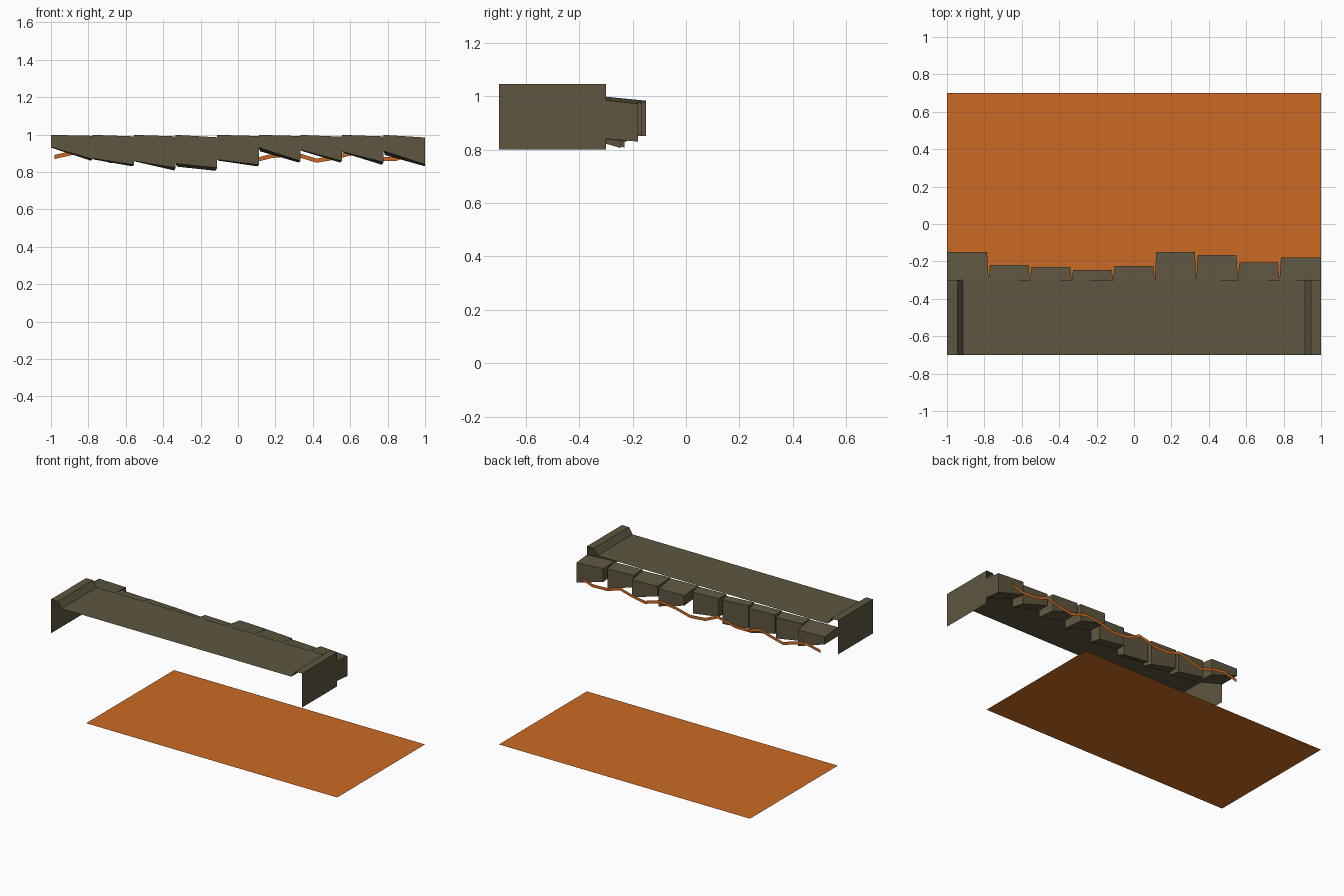
import bpy

cube = bpy.data.objects.get("Cube")
if cube:
    bpy.data.objects.remove(cube, do_unlink=True)


def material(name, color):
    mat = bpy.data.materials.new(name)
    mat.use_nodes = True
    mat.diffuse_color = color
    mat.node_tree.nodes["Principled BSDF"].inputs["Base Color"].default_value = color
    return mat


STONE = material("olive stone", (0.112, 0.093, 0.051, 1))
ORANGE = material("molten orange", (0.6, 0.143, 0.017, 1))


def add(name, verts, faces, mat):
    mesh = bpy.data.meshes.new(name)
    mesh.from_pydata(verts, [], faces)
    mesh.materials.append(mat)
    obj = bpy.data.objects.new(name, mesh)
    bpy.context.collection.objects.link(obj)
    return obj


def strip(name, edge_a, edge_b, mat):
    """Sheet of quads bridging two matching rows of points."""
    n = len(edge_a)
    faces = [(i, i + 1, n + i + 1, n + i) for i in range(n - 1)]
    return add(name, edge_a + edge_b, faces, mat)


FRONT, EDGE, BACK = -0.7, -0.3, 0.7

# Glowing floor sheet
strip("floor_sheet", [(-1, EDGE, 0), (1, EDGE, 0)], [(-1, BACK, 0), (1, BACK, 0)], ORANGE)

# Ledge: flat deck with a raised kerb and hanging wall at each end, open underneath
half = [(-1, 0.8), (-1, 1.045), (-0.945, 1.045), (-0.915, 1.0)]
profile = half + [(-x, z) for x, z in reversed(half)]
strip("ledge", [(x, FRONT, z) for x, z in profile],
      [(x, EDGE, z) for x, z in profile], STONE)

# Broken rock blocks along the rear edge:
# back y, right-hand top z, front bottom left/right, back bottom left/right
blocks = [
    (-0.15, 0.993, 0.932, 0.868, 0.93, 0.86),
    (-0.22, 0.990, 0.872, 0.838, 0.866, 0.83),
    (-0.23, 0.990, 0.858, 0.822, 0.855, 0.808),
    (-0.245, 0.985, 0.845, 0.822, 0.828, 0.806),
    (-0.225, 0.992, 0.865, 0.838, 0.86, 0.83),
    (-0.15, 0.992, 0.93, 0.858, 0.91, 0.85),
    (-0.165, 0.988, 0.918, 0.858, 0.912, 0.85),
    (-0.205, 0.990, 0.908, 0.852, 0.902, 0.838),
    (-0.18, 0.984, 0.912, 0.84, 0.89, 0.83),
]
BOX = [(0, 1, 2, 3), (5, 4, 7, 6), (4, 0, 3, 7), (1, 5, 6, 2), (3, 2, 6, 7), (4, 5, 1, 0)]
width = 2 / len(blocks)
for i, (back, top, fl, fr, bl, br) in enumerate(blocks):
    x0, x1 = -1 + i * width, -1 + (i + 1) * width
    b0 = x0 + (0.008 if i else 0)
    b1 = x1 - (0.008 if i < len(blocks) - 1 else 0)
    drop = 0.1 * (back - EDGE)
    add(f"rock_block_{i + 1}",
        [(x0, EDGE, fl), (x1, EDGE, fr), (x1, EDGE, top), (x0, EDGE, 0.998),
         (b0, back, bl), (b1, back, br), (b1, back, top - drop), (b0, back, 0.998 - drop)],
        BOX, STONE)

# Wavy glowing vein hanging just behind the rocks
vein = [(-0.98, 0.88), (-0.87, 0.905), (-0.8, 0.895), (-0.68, 0.858), (-0.56, 0.889),
        (-0.5, 0.907), (-0.4, 0.877), (-0.3, 0.877), (-0.16, 0.91), (-0.06, 0.865),
        (0.06, 0.855), (0.18, 0.885), (0.3, 0.897), (0.42, 0.86), (0.52, 0.877),
        (0.62, 0.904), (0.72, 0.872), (0.84, 0.868), (0.92, 0.897)]
strip("glowing_vein", [(x, -0.133, z - 0.011) for x, z in vein],
      [(x, -0.133, z + 0.011) for x, z in vein], ORANGE)
